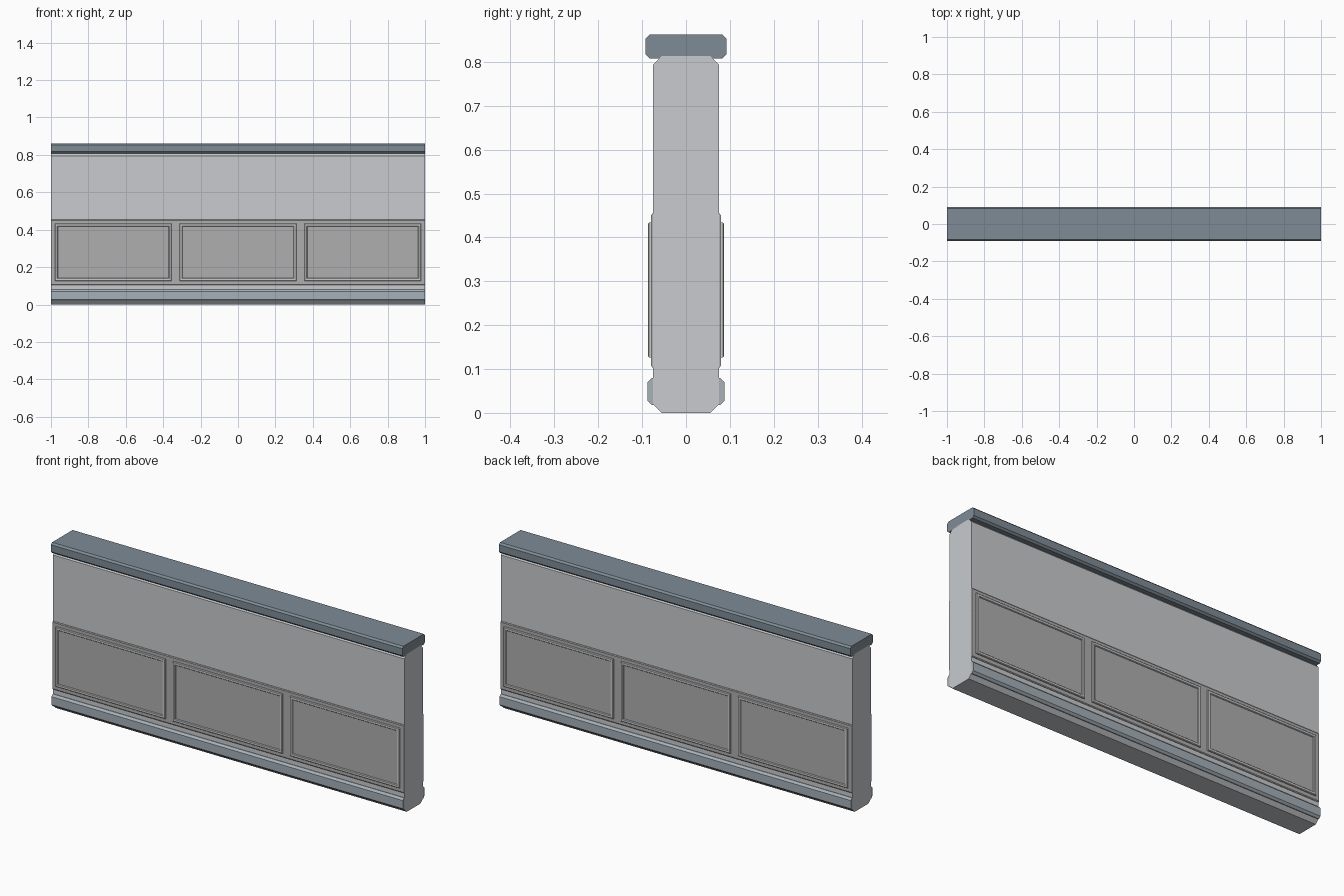
import bpy, bmesh

if "Cube" in bpy.data.objects:
    bpy.data.objects.remove(bpy.data.objects["Cube"])


def material(name, rgb):
    m = bpy.data.materials.new(name)
    m.diffuse_color = (*rgb, 1)
    m.use_nodes = True
    m.node_tree.nodes["Principled BSDF"].inputs["Base Color"].default_value = m.diffuse_color
    return m


WALL = material("wall_grey", (0.58, 0.60, 0.62))
CAP = material("cap_blue_grey", (0.21, 0.26, 0.30))
BASE = material("base_blue_grey", (0.38, 0.44, 0.48))
PANEL = material("panel_grey", (0.43, 0.43, 0.43))
TRIM = material("trim_grey", (0.60, 0.60, 0.60))


def finish(name, bm, mat):
    bmesh.ops.recalc_face_normals(bm, faces=bm.faces)
    me = bpy.data.meshes.new(name)
    bm.to_mesh(me)
    bm.free()
    me.materials.append(mat)
    ob = bpy.data.objects.new(name, me)
    bpy.context.collection.objects.link(ob)
    return ob


def extrude_x(name, profile, mat, half=1.0):
    """Sweep a closed (y, z) profile along x."""
    bm = bmesh.new()
    face = bm.faces.new([bm.verts.new((-half, y, z)) for y, z in profile])
    out = bmesh.ops.extrude_face_region(bm, geom=[face])["geom"]
    verts = [v for v in out if isinstance(v, bmesh.types.BMVert)]
    bmesh.ops.translate(bm, verts=verts, vec=(2 * half, 0, 0))
    return finish(name, bm, mat)


def octagon(h, z0, z1, c):
    """Symmetric chamfered rectangle in the y-z plane."""
    return [(-h + c, z0), (h - c, z0), (h, z0 + c), (h, z1 - c),
            (h - c, z1), (-h + c, z1), (-h, z1 - c), (-h, z0 + c)]


def frame(name, cx, cz, w, h, side, mat):
    """Rectangular moulding ring with a bevelled cross-section."""
    section = [(0, 0.076), (0, 0.084), (0.003, 0.087),
               (0.013, 0.087), (0.016, 0.084), (0.016, 0.076)]
    bm = bmesh.new()
    loops = [[bm.verts.new((cx + sx * (w / 2 - i), side * y, cz + sz * (h / 2 - i)))
              for sx, sz in ((-1, -1), (1, -1), (1, 1), (-1, 1))]
             for i, y in section]
    n = len(loops)
    for a in range(n):
        for k in range(4):
            p, q, j = loops[a], loops[(a + 1) % n], (k + 1) % 4
            bm.faces.new((p[k], p[j], q[j], q[k]))
    return finish(name, bm, mat)


# Wall core and coping on top
extrude_x("wall_body", octagon(0.075, 0.002, 0.815, 0.019), WALL)
bpy.data.objects["wall_body"].location.z = -0.002
extrude_x("top_cap", octagon(0.092, 0.808, 0.862, 0.009), CAP)

for side, label in ((-1, "front"), (1, "back")):
    # Skirting strip
    skirt = [(0.07, 0.018), (0.078, 0.018), (0.088, 0.028),
             (0.088, 0.070), (0.078, 0.080), (0.07, 0.080)]
    extrude_x(f"skirting_{label}", [(side * y, z) for y, z in skirt], BASE)
    # Wainscot backing band
    band = [(0.07, 0.104), (0.077, 0.104), (0.080, 0.108),
            (0.080, 0.450), (0.077, 0.454), (0.07, 0.454)]
    extrude_x(f"wainscot_{label}", [(side * y, z) for y, z in band], PANEL)
    # Three framed panels
    for i in (-1, 0, 1):
        frame(f"panel_frame_{label}_{i + 2}", i * 0.667, 0.28, 0.625, 0.308, side, TRIM)
        bm = bmesh.new()
        bmesh.ops.create_cube(bm, size=1)
        bmesh.ops.scale(bm, verts=bm.verts, vec=(0.60, 0.008, 0.283))
        bmesh.ops.translate(bm, verts=bm.verts, vec=(i * 0.667, side * 0.078, 0.28))
        finish(f"panel_field_{label}_{i + 2}", bm, PANEL)
